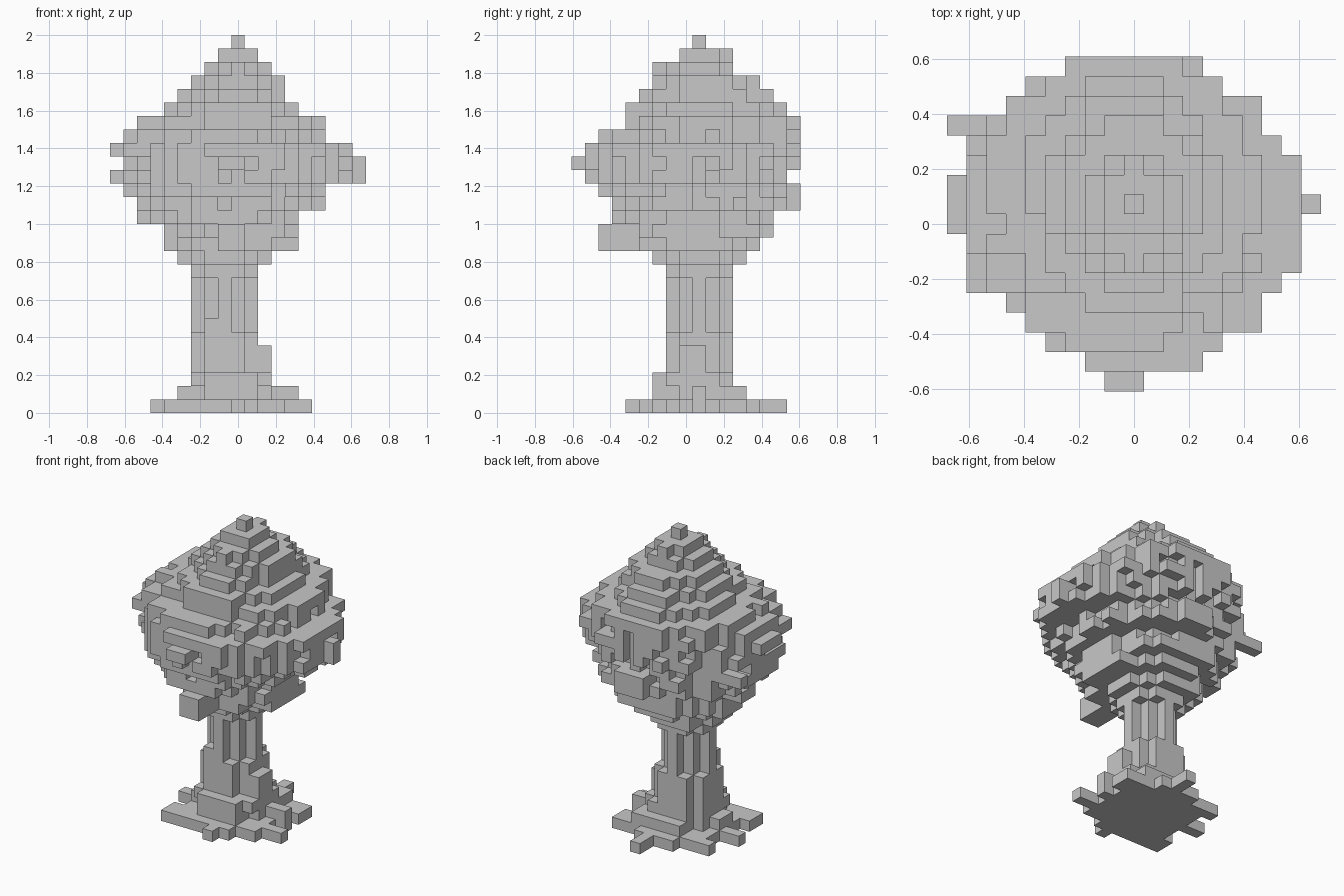
import bpy
import bmesh
import random
from mathutils import Vector

random.seed(11)
cube = bpy.data.objects.get("Cube")
if cube:
    bpy.data.objects.remove(cube)

S = 2 / 28  # edge length of one block

stone = bpy.data.materials.new("plain_grey")
stone.use_nodes = True
grey = (0.58, 0.58, 0.58, 1)
stone.diffuse_color = grey
stone.node_tree.nodes["Principled BSDF"].inputs["Base Color"].default_value = grey


def box(x, y, z):
    """All block cells in the inclusive ranges x, y and z."""
    return {(i, j, k)
            for i in range(x[0], x[1] + 1)
            for j in range(y[0], y[1] + 1)
            for k in range(z[0], z[1] + 1)}


def rounded_layer(x, y, z, power=2.0, rough=0.0):
    """One layer of blocks filling a rounded outline, with a ragged rim."""
    cells = set()
    for i, j, k in sorted(box(x, y, (z, z))):
        dx = abs(2 * i - x[0] - x[1]) / (x[1] - x[0] + 1)
        dy = abs(2 * j - y[0] - y[1]) / (y[1] - y[0] + 1)
        limit = 1 + random.uniform(-rough, rough)
        if dx ** power + dy ** power <= limit:
            cells.add((i, j, k))
    return cells


def drop_loose(cells):
    """Remove blocks that touch no neighbour in their own layer."""
    sides = ((1, 0), (-1, 0), (0, 1), (0, -1))
    top = max(c[2] for c in cells)
    return {(i, j, k) for i, j, k in cells
            if k == top or any((i + a, j + b, k) in cells for a, b in sides)}


def build(name, cells, solid):
    """Make a mesh of the outer faces of the cells."""
    bm = bmesh.new()
    for cell in sorted(cells):
        centre = Vector(cell) + Vector((0, 0, 0.5))
        for axis in range(3):
            for sign in (-1, 1):
                n = Vector((0, 0, 0))
                n[axis] = sign
                beside = tuple(int(c + d) for c, d in zip(cell, n))
                if beside in solid:
                    continue
                u = Vector((0, 0, 0))
                u[(axis + 1) % 3] = 0.5
                v = n.cross(u)
                mid = centre + n / 2
                corners = (mid - u - v, mid + u - v, mid + u + v, mid - u + v)
                bm.faces.new([bm.verts.new(c * S) for c in corners])
    bmesh.ops.remove_doubles(bm, verts=bm.verts, dist=S / 100)
    mesh = bpy.data.meshes.new(name)
    bm.to_mesh(mesh)
    bm.free()
    mesh.materials.append(stone)
    obj = bpy.data.objects.new(name, mesh)
    bpy.context.collection.objects.link(obj)
    return obj


# Crown: x and y ranges of each layer, from its underside to its tip
layers = [
    ((-4, 2), (-2, 4)), ((-5, 4), (-3, 5)), ((-5, 4), (-4, 6)),
    ((-6, 4), (-5, 6)), ((-7, 6), (-5, 7)), ((-8, 6), (-6, 7)),
    ((-8, 8), (-7, 7)), ((-8, 8), (-7, 8)), ((-8, 8), (-7, 8)),
    ((-8, 6), (-6, 8)), ((-7, 6), (-4, 8)), ((-5, 4), (-4, 7)),
    ((-4, 3), (-3, 6)), ((-3, 3), (-2, 5)), ((-2, 2), (-1, 3)),
    ((-1, 1), (0, 2)), ((0, 0), (1, 1)),
]
# Plan outline of the crown: x range of each row, front to back
plan = [
    (-1, 0), (-2, 3), (-4, 5), (-5, 6), (-6, 6), (-8, 7), (-8, 8), (-8, 8),
    (-9, 8), (-9, 9), (-9, 8), (-8, 8), (-8, 7), (-9, 6), (-7, 6), (-6, 4),
    (-3, 3),
]
crown = set()
for level, (xs, ys) in enumerate(layers):
    crown |= rounded_layer(xs, ys, level + 11, power=1.95, rough=0.17)
crown = {c for c in crown if plan[c[1] + 8][0] <= c[0] <= plan[c[1] + 8][1]}
crown = drop_loose(crown)

# Twigs sticking out of the crown
for twig in (
    ((-9, -7), (0, 2), (19, 19)), ((-9, -6), (5, 5), (17, 17)),
    ((-8, -6), (-3, -1), (19, 19)), ((1, 3), (7, 8), (19, 19)),
    ((7, 9), (1, 1), (17, 18)), ((-1, 0), (-8, -6), (18, 18)),
    ((-1, 0), (-6, -3), (12, 13)), ((-7, -5), (1, 2), (14, 14)),
    ((-1, 1), (7, 8), (15, 16)), ((0, 1), (-6, -4), (20, 20)),
    ((0, 0), (3, 3), (26, 26)), ((0, 0), (-2, -1), (25, 25)),
    ((0, 0), (-3, -2), (23, 23)),
):
    crown |= box(*twig)

# Trunk: slim cross-shaped shaft, thicker at both ends
trunk = set()
for z in range(3, 11):
    thick = z < 6 or z == 10
    trunk |= rounded_layer((-3, 1), (-1, 3), z, power=2.0 if thick else 1.0,
                           rough=0.0)
trunk |= box((-3, 1), (1, 1), (3, 10)) | box((-1, -1), (-1, 3), (3, 10))
trunk |= box((-2, -2), (-1, -1), (6, 6))
trunk |= box((-2, 0), (0, 2), (3, 10))
trunk |= box((2, 2), (0, 1), (3, 4))

# Roots: spreading foot with arms along the ground
roots = rounded_layer((-4, 3), (-3, 5), 0)
roots |= rounded_layer((-3, 2), (-2, 4), 1)
roots |= rounded_layer((-3, 2), (-2, 3), 2)
for arm in (
    ((-5, -3), (-3, -2), (0, 0)), ((0, 0), (-4, -2), (0, 0)),
    ((2, 3), (-2, -1), (0, 0)), ((3, 5), (-1, -1), (0, 0)),
    ((2, 4), (1, 1), (0, 1)), ((3, 4), (3, 4), (0, 0)),
    ((2, 2), (3, 4), (1, 1)), ((-4, -4), (0, 1), (1, 1)),
    ((0, 0), (5, 7), (0, 0)), ((-5, 0), (4, 4), (0, 0)),
    ((-6, -4), (1, 1), (0, 0)),
):
    roots |= box(*arm)

solid = crown | trunk | roots
build("tree_crown", crown, solid)
build("tree_trunk", trunk, solid)
build("tree_roots", roots, solid)
